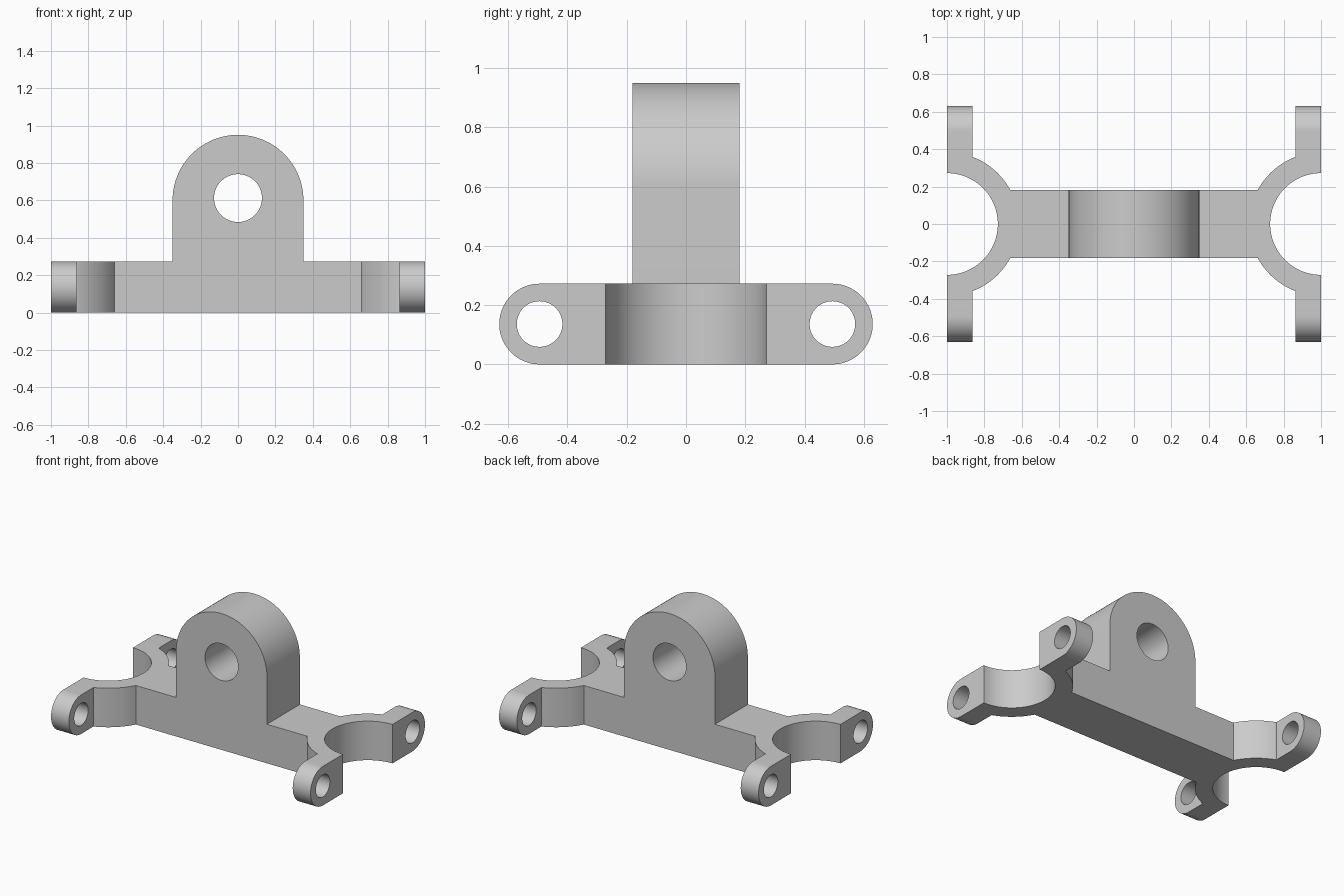
import bpy
import bmesh
from math import pi, sin, cos, asin, acos, sqrt
from mathutils import Matrix, Vector

cube = bpy.data.objects.get("Cube")
if cube:
    bpy.data.objects.remove(cube, do_unlink=True)

# Main dimensions
HEIGHT = 0.272          # base thickness
DEPTH = 0.181           # half depth of bar and upright
R_IN, R_OUT = 0.272, 0.384
LUG_X = 0.863           # inner face of the lugs
LUG_Y, LUG_R = 0.494, HEIGHT / 2
TOWER_R, TOWER_Z = 0.35, 0.60


def arc(cx, cy, r, a0, a1, n):
    return [(cx + r * cos(a0 + (a1 - a0) * i / n),
             cy + r * sin(a0 + (a1 - a0) * i / n)) for i in range(n + 1)]


def prism(name, outline, place, sweep):
    """Extrude a closed 2D outline, placed in space by place(u, v), along sweep."""
    bm = bmesh.new()
    face = bm.faces.new([bm.verts.new(place(u, v)) for u, v in outline])
    new = bmesh.ops.extrude_face_region(bm, geom=[face])["geom"]
    bmesh.ops.translate(bm, vec=Vector(sweep),
                        verts=[g for g in new if isinstance(g, bmesh.types.BMVert)])
    bmesh.ops.recalc_face_normals(bm, faces=bm.faces[:])
    mesh = bpy.data.meshes.new(name)
    bm.to_mesh(mesh)
    bm.free()
    obj = bpy.data.objects.new(name, mesh)
    bpy.context.collection.objects.link(obj)
    return obj


def combine(target, other, operation):
    """Apply a boolean to target and discard the other solid."""
    mod = target.modifiers.new("boolean", 'BOOLEAN')
    mod.operation, mod.solver, mod.object = operation, 'EXACT', other
    bpy.context.view_layer.objects.active = target
    bpy.ops.object.modifier_apply(modifier=mod.name)
    bpy.data.objects.remove(other, do_unlink=True)


# Base plan: straight bar ending in two half-ring forks
arm_y = sqrt(R_OUT ** 2 - (1 - LUG_X) ** 2)
a_bar = asin(DEPTH / R_OUT)
a_arm = acos((1 - LUG_X) / R_OUT)
left_end = (arc(-1, 0, R_OUT, a_bar, a_arm, 24) + [(-LUG_X, arm_y), (-1, arm_y)][1:]
            + arc(-1, 0, R_IN, pi / 2, -pi / 2, 64)
            + [(-1, -arm_y)] + arc(-1, 0, R_OUT, -a_arm, -a_bar, 24))
right_end = [(-x, -y) for x, y in left_end]
bracket = prism("bracket", left_end + right_end,
                lambda u, v: (u, v, 0), (0, 0, HEIGHT))

# Arched upright
tower = [(-TOWER_R, 0.1), (TOWER_R, 0.1)] + arc(0, TOWER_Z, TOWER_R, 0, pi, 64)
combine(bracket, prism("upright", tower, lambda u, v: (u, -DEPTH, v),
                       (0, 2 * DEPTH, 0)), 'UNION')

# Four round-ended lugs
lug = [(0.32, HEIGHT), (0.32, 0)] + arc(LUG_Y, LUG_R, LUG_R, -pi / 2, pi / 2, 40)
for sx in (-1, 1):
    for sy in (-1, 1):
        combine(bracket, prism("lug", lug, lambda u, v: (sx, sy * u, v),
                               (-sx * (1 - LUG_X), 0, 0)), 'UNION')

# Bores through the upright and the lugs
bore = arc(0, 0.612, 0.128, 0, 2 * pi, 64)[:-1]
combine(bracket, prism("upright_bore", bore, lambda u, v: (u, -1, v),
                       (0, 2, 0)), 'DIFFERENCE')
for sy in (-1, 1):
    bore = arc(sy * LUG_Y, LUG_R, 0.077, 0, 2 * pi, 48)[:-1]
    combine(bracket, prism("lug_bore", bore, lambda u, v: (-1.2, u, v),
                           (2.4, 0, 0)), 'DIFFERENCE')

# Grey finish and shading
grey = bpy.data.materials.new("plain grey")
grey.use_nodes = True
colour = (0.6, 0.6, 0.6, 1)
grey.diffuse_color = colour
grey.node_tree.nodes["Principled BSDF"].inputs["Base Color"].default_value = colour
bracket.data.materials.clear()
bracket.data.materials.append(grey)
bpy.ops.object.select_all(action='DESELECT')
bracket.select_set(True)
bpy.context.view_layer.objects.active = bracket
bpy.ops.object.shade_smooth_by_angle(angle=pi / 6)
